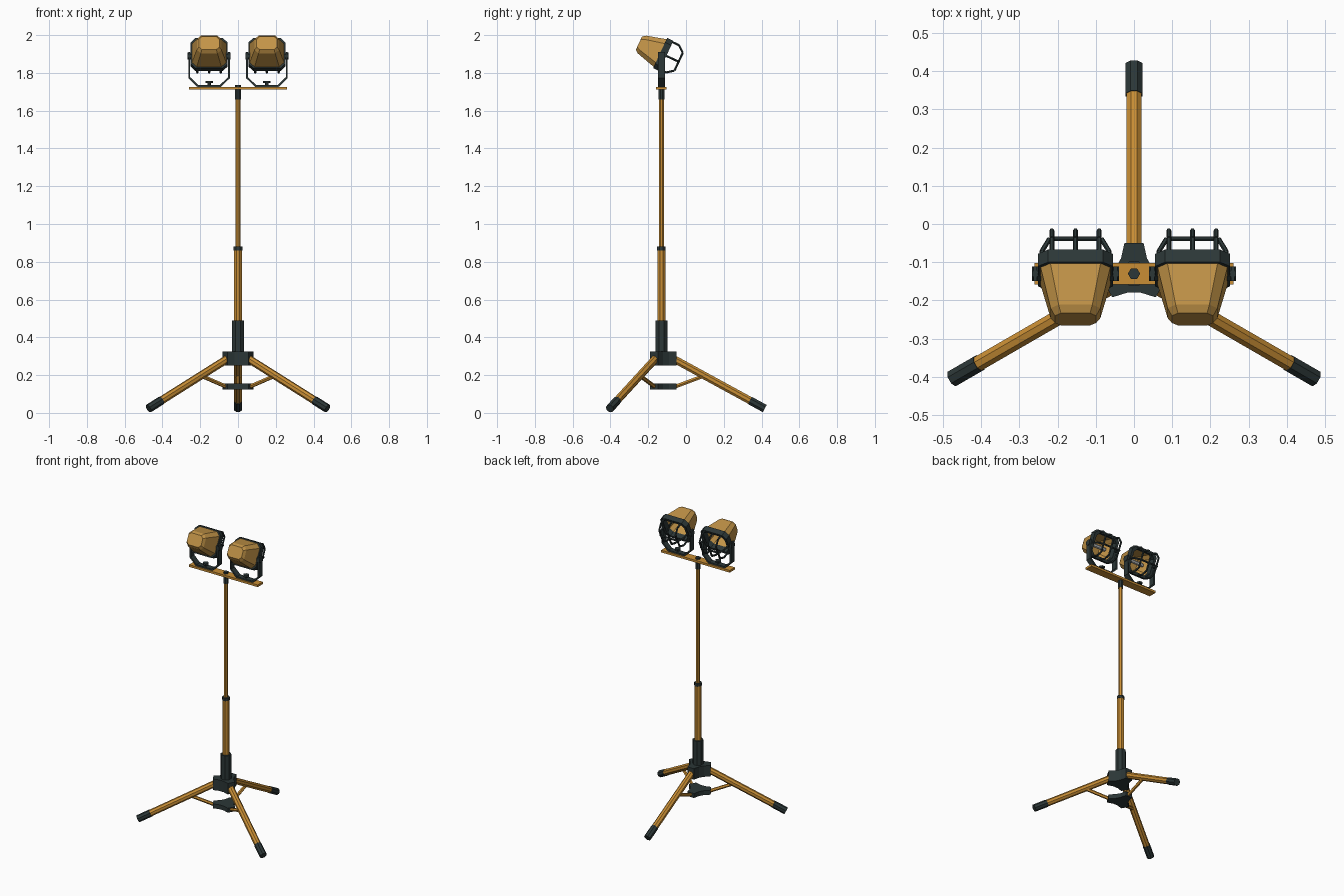
import bpy, bmesh, math
from mathutils import Vector, Matrix

if "Cube" in bpy.data.objects:
    bpy.data.objects.remove(bpy.data.objects["Cube"])

def material(name, rgb):
    m = bpy.data.materials.new(name)
    m.diffuse_color = (*rgb, 1)
    m.use_nodes = True
    m.node_tree.nodes["Principled BSDF"].inputs["Base Color"].default_value = m.diffuse_color
    return m

GOLD = material("amber_paint", (0.58, 0.27, 0.035))
SHELL = material("housing_amber", (0.55, 0.30, 0.065))
DARK = material("charcoal", (0.025, 0.038, 0.038))
GLASS = material("pale_bulb", (0.62, 0.64, 0.64))
PY = -0.13  # pole position in y

def finish(name, bm, mat, matrix=None):
    bmesh.ops.recalc_face_normals(bm, faces=bm.faces)
    me = bpy.data.meshes.new(name)
    bm.to_mesh(me)
    bm.free()
    me.materials.append(mat)
    ob = bpy.data.objects.new(name, me)
    if matrix:
        ob.matrix_world = matrix
    bpy.context.collection.objects.link(ob)
    return ob

def loft(name, rings, mat, matrix=None, closed=False):
    """Skin equal-sized rings of points; cap the ends unless closed in a loop."""
    bm = bmesh.new()
    vr = [[bm.verts.new(p) for p in r] for r in rings]
    n = len(rings[0])
    pairs = list(zip(vr, vr[1:])) + ([(vr[-1], vr[0])] if closed else [])
    for a, b in pairs:
        for i in range(n):
            j = (i + 1) % n
            bm.faces.new((a[i], a[j], b[j], b[i]))
    if not closed:
        bm.faces.new(vr[0])
        bm.faces.new(vr[-1])
    return finish(name, bm, mat, matrix)

def rods(name, paths, r, mat, sides=8, matrix=None):
    """Faceted straight tubes along each polyline."""
    bm = bmesh.new()
    for path in paths:
        for a, b in zip(path, path[1:]):
            a, b = Vector(a), Vector(b)
            d = b - a
            rot = d.to_track_quat('Z', 'Y').to_matrix().to_4x4()
            m = Matrix.Translation((a + b) / 2) @ rot @ Matrix.Rotation(math.pi / sides, 4, 'Z')
            bmesh.ops.create_cone(bm, cap_ends=True, segments=sides, radius1=r, radius2=r,
                                  depth=d.length, matrix=m)
    return finish(name, bm, mat, matrix)

def prism(name, pts, z0, z1, mat, matrix=None):
    return loft(name, [[(x, y, z) for x, y in pts] for z in (z0, z1)], mat, matrix)

def pole(name, z0, z1, r, mat, sides=8, x=0):
    return rods(name, [[(x, PY, z0), (x, PY, z1)]], r, mat, sides)

def oct_ring(w, h, c, u):
    """Rectangle with clipped corners in the x-z plane at depth u."""
    return [(x, u, z) for x, z in ((-w, -h + c), (-w + c, -h), (w - c, -h), (w, -h + c),
                                   (w, h - c), (w - c, h), (-w + c, h), (-w, h - c))]

# Three-armed hubs
ANGLES = [math.radians(a) for a in (90, 210, 330)]
star = []
for a in ANGLES:
    d, s = Vector((math.cos(a), math.sin(a))), Vector((-math.sin(a), math.cos(a)))
    star += [d * 0.08 - s * 0.025, d * 0.08 + s * 0.025, d * 0.04 + s * 0.034]
    star.append(Matrix.Rotation(math.radians(120), 2) @ (d * 0.04 - s * 0.034))
at_pole = Matrix.Translation((0, PY, 0))
prism("leg_hub", star, 0.25, 0.325, DARK, at_pole)
prism("brace_hub", star, 0.125, 0.155, DARK, at_pole)

# Legs, feet and braces
for a in ANGLES:
    def at(r, z):
        return (r * math.cos(a), PY + r * math.sin(a), z)
    rods("leg", [[at(0.05, 0.294), at(0.49, 0.054)]], 0.0215, GOLD)
    rods("foot", [[at(0.468, 0.066), at(0.547, 0.023)]], 0.0235, DARK)
    rods("brace", [[at(0.07, 0.138), at(0.235, 0.2)]], 0.011, GOLD, 6)

# Telescoping pole
pole("pole_collar", 0.25, 0.49, 0.034, DARK)
pole("lower_tube", 0.48, 0.862, 0.023, GOLD)
pole("tube_ring", 0.86, 0.88, 0.0245, DARK)
pole("upper_tube", 0.87, 1.67, 0.014, GOLD)
pole("pole_cap", 1.66, 1.712, 0.0165, DARK)
pole("crossbar_bolt", 1.72, 1.737, 0.016, DARK, 6)

# Crossbar
prism("crossbar", [(-0.26, -0.028), (0.26, -0.028), (0.26, 0.028), (-0.26, 0.028)],
      1.711, 1.726, GOLD, at_pole)

# Two lamps, tilted down toward the back
for cx in (-0.153, 0.153):
    # U bracket with clipped corners
    half = [(0.062, 1.726), (0.11, 1.772), (0.11, 1.91)]
    inner = [(0.1, 1.91), (0.1, 1.777), (0.057, 1.736)]
    outline = half + inner
    outline = outline + [(-x, z) for x, z in reversed(outline)]
    loft("lamp_bracket", [[(cx + x, y, z) for x, z in outline]
                          for y in (PY - 0.019, PY + 0.019)], DARK)
    pole("bracket_bolt", 1.735, 1.748, 0.009, DARK, 6, cx)
    pole("bracket_knob", 1.746, 1.758, 0.02, DARK, 6, cx)
    for s in (-1, 1):
        rods("pivot", [[(cx + s * 0.09, PY, 1.89), (cx + s * 0.114, PY, 1.89)]], 0.02, DARK)

    M = Matrix.Translation((cx, -0.126, 1.90)) @ Matrix.Rotation(math.radians(-25), 4, 'X')
    # Hollow housing: back panel, outer wall, rim, inner wall
    loft("lamp_housing", [oct_ring(0.054, 0.038, 0.016, -0.136),
                          oct_ring(0.065, 0.052, 0.021, -0.118),
                          oct_ring(0.094, 0.084, 0.026, 0.0),
                          oct_ring(0.086, 0.076, 0.024, 0.0),
                          oct_ring(0.057, 0.044, 0.018, -0.108)], SHELL, M)
    # Front frame
    loft("lamp_frame", [oct_ring(0.098, 0.088, 0.026, -0.012),
                        oct_ring(0.098, 0.088, 0.026, 0.024),
                        oct_ring(0.08, 0.07, 0.022, 0.024),
                        oct_ring(0.08, 0.07, 0.022, -0.012)], DARK, M, closed=True)
    # Bulb
    rods("bulb", [[(-0.06, -0.05, 0), (0.06, -0.05, 0)]], 0.012, GLASS, 8, M)
    # Wire guard: three upright loops and one level loop
    paths = [[(x, 0.01, 0.08), (x, 0.06, 0.08), (x, 0.096, 0.052),
              (x, 0.096, -0.052), (x, 0.06, -0.08), (x, 0.01, -0.08)]
             for x in (-0.062, 0, 0.062)]
    paths.append([(-0.09, 0.01, 0), (-0.088, 0.06, 0), (-0.068, 0.096, 0),
                  (0.068, 0.096, 0), (0.088, 0.06, 0), (0.09, 0.01, 0)])
    rods("wire_guard", paths, 0.0065, DARK, 6, M)
